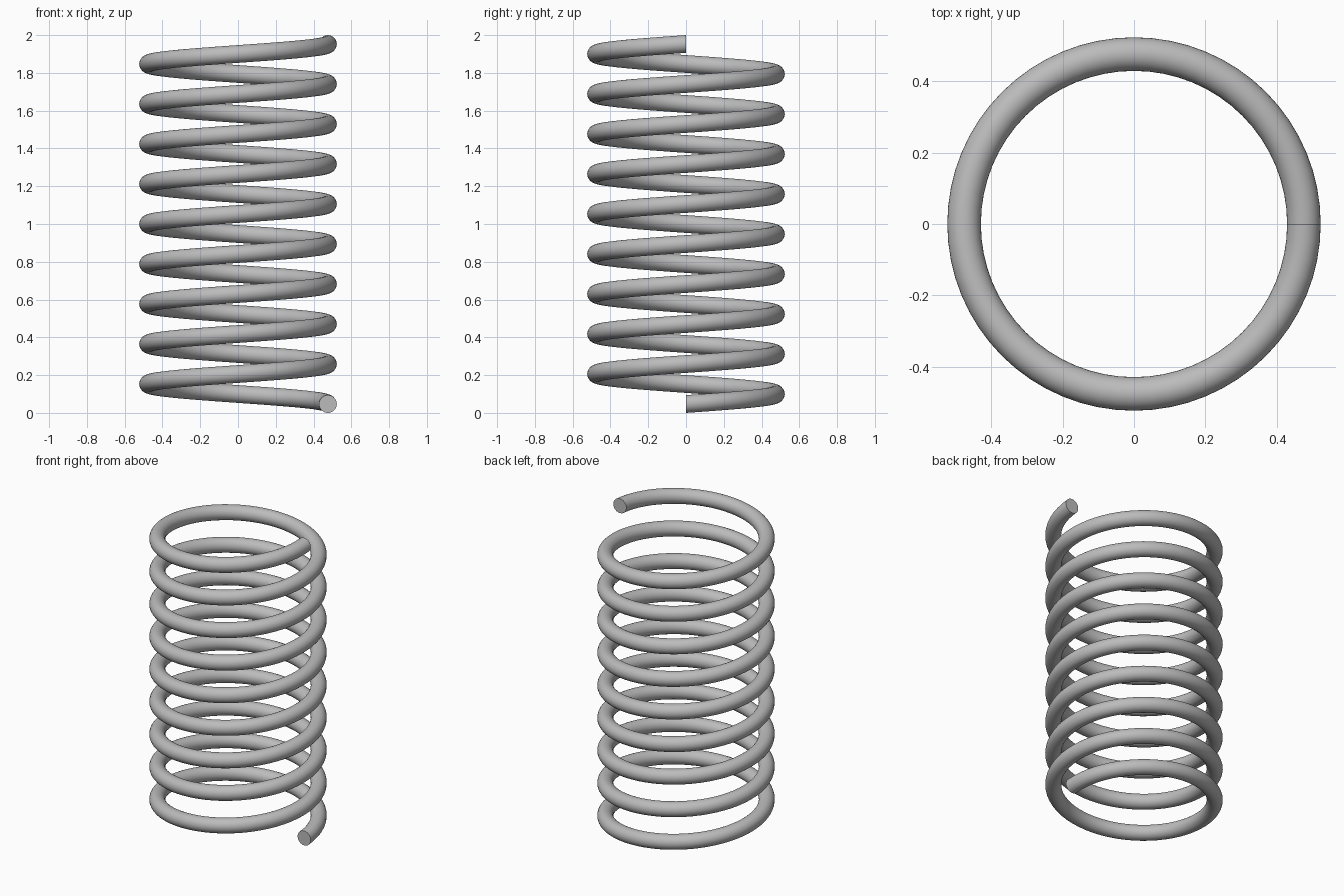
import bpy, bmesh, math
from mathutils import Vector, Matrix

cube = bpy.data.objects.get("Cube")
if cube:
    bpy.data.objects.remove(cube, do_unlink=True)

WIRE_RADIUS = 0.047
COIL_RADIUS = 0.476
TURNS = 9
STEPS = 64 * TURNS
RISE = 2.0 - 2 * WIRE_RADIUS

# Steel colour
steel = bpy.data.materials.new("grey_steel")
steel.use_nodes = True
colour = (0.5, 0.5, 0.5, 1.0)
steel.diffuse_color = colour
steel.node_tree.nodes["Principled BSDF"].inputs["Base Color"].default_value = colour

# Round wire section, upright at the start of the coil
bm = bmesh.new()
place = Matrix.Translation((COIL_RADIUS, 0, WIRE_RADIUS)) @ Matrix.Rotation(math.pi / 2, 4, 'X')
section = bmesh.ops.create_circle(bm, segments=32, radius=WIRE_RADIUS, matrix=place)
rim = list({e for v in section["verts"] for e in v.link_edges})

# Sweep the section up the helix
swept = bmesh.ops.spin(bm, geom=section["verts"] + rim, cent=(0, 0, 0), axis=(0, 0, 1),
                       dvec=Vector((0, 0, RISE / STEPS)), angle=math.tau * TURNS,
                       steps=STEPS, use_merge=False, use_duplicate=False)

# Close both flat wire ends
bmesh.ops.holes_fill(bm, edges=[e for e in bm.edges if e.is_boundary], sides=0)
bmesh.ops.recalc_face_normals(bm, faces=bm.faces)

mesh = bpy.data.meshes.new("spring_coil")
bm.to_mesh(mesh)
bm.free()
mesh.materials.append(steel)
coil = bpy.data.objects.new("spring_coil", mesh)
bpy.context.collection.objects.link(coil)

bpy.ops.object.select_all(action='DESELECT')
coil.select_set(True)
bpy.context.view_layer.objects.active = coil
bpy.ops.object.shade_smooth_by_angle(angle=math.radians(40))
